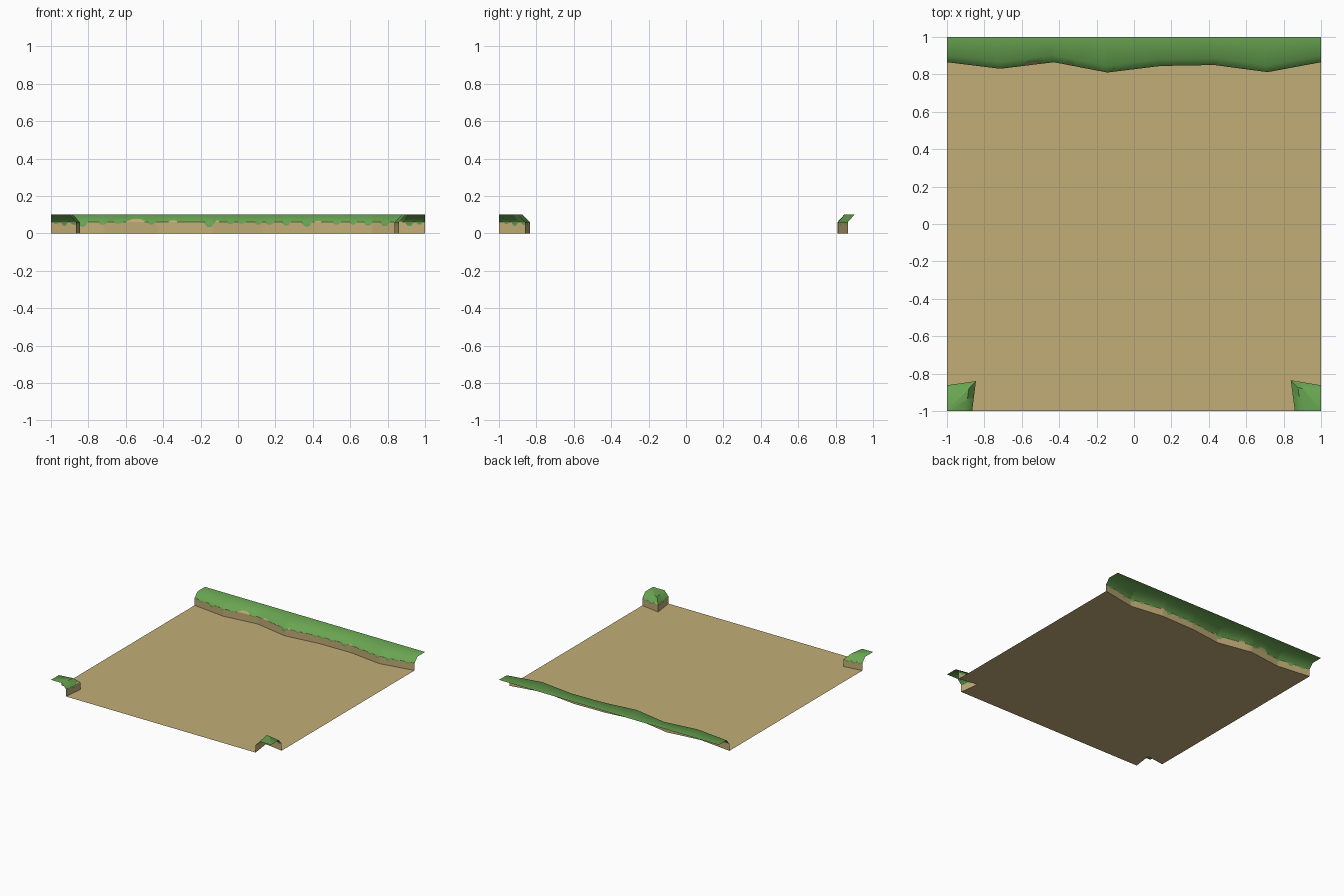
import bpy, bmesh, math
from mathutils import Vector

if "Cube" in bpy.data.objects:
    bpy.data.objects.remove(bpy.data.objects["Cube"])

CREASE, TOP, EPS = 0.06, 0.10, 0.0005


def material(name, col):
    m = bpy.data.materials.new(name)
    m.diffuse_color = (*col, 1)
    m.use_nodes = True
    m.node_tree.nodes["Principled BSDF"].inputs["Base Color"].default_value = m.diffuse_color
    return m


dirt = material("sandy dirt", (0.54, 0.42, 0.185))
grass = material("grass green", (0.14, 0.375, 0.083))


def interp(pts, s):
    """Piecewise linear lookup: pts = [(s, value), ...]"""
    for (s0, v0), (s1, v1) in zip(pts, pts[1:]):
        if s <= s1 + 1e-9:
            return v0 + (v1 - v0) * (s - s0) / (s1 - s0)
    return pts[-1][1]


def make_object(name, bm, mats):
    me = bpy.data.meshes.new(name)
    bm.to_mesh(me)
    bm.free()
    for m in mats:
        me.materials.append(m)
    ob = bpy.data.objects.new(name, me)
    bpy.context.collection.objects.link(ob)
    return ob


def bank(name, foot, lip, drips, rear):
    """Vertical dirt wall, sloped lip and flat grass top along a path.
    foot / lip: matching plan points; drips: (distance, half width, z);
    rear(lip point) gives the outer edge of the flat top."""
    dist = [0.0]
    for a, b in zip(foot, foot[1:]):
        dist.append(dist[-1] + (Vector(b) - Vector(a)).length)
    f_pts = [(s, Vector(p)) for s, p in zip(dist, foot)]
    l_pts = [(s, Vector(p)) for s, p in zip(dist, lip)]

    # ragged grass line
    edge = [(0.0, CREASE)]
    for s, w, z in drips:
        edge += [(max(s - w, edge[-1][0] + 0.001), CREASE),
                 (s - w * 0.35, z), (s + w * 0.35, z), (s + w, CREASE)]
    edge.append((dist[-1], CREASE))
    stations = sorted({round(s, 4) for s, _ in edge} | {round(s, 4) for s in dist})

    bm = bmesh.new()
    cols = []
    for s in stations:
        f, l, z = interp(f_pts, s), interp(l_pts, s), interp(edge, s)
        col = []
        for h in (0, min(z, CREASE - EPS), CREASE, max(z, CREASE + EPS), TOP):
            p = f.lerp(l, max(0, (h - CREASE) / (TOP - CREASE)))
            col.append(bm.verts.new((p.x, p.y, h)))
        r = rear(l)
        col.append(bm.verts.new((r[0], r[1], TOP)))
        cols.append(col)
    for a, b in zip(cols, cols[1:]):
        for i, mat in enumerate((0, 1, 0, 1, 1)):
            if (a[i + 1].co - b[i + 1].co).length < 1e-6:
                face = bm.faces.new((a[i], b[i], b[i + 1]))
            else:
                face = bm.faces.new((a[i], b[i], b[i + 1], a[i + 1]))
            face.material_index = mat
            face.smooth = True
    bmesh.ops.remove_doubles(bm, verts=bm.verts, dist=1e-5)
    ob = make_object(name, bm, (dirt, grass))
    ob.data.set_sharp_from_angle(angle=math.radians(50))
    return ob


# Plan outlines of the walls
back_y = (0.865, 0.83, 0.865, 0.81, 0.845, 0.85, 0.812, 0.865)
back = [(-1 + 2 * i / 7, y) for i, y in enumerate(back_y)]
left = [(-0.865, -1), (-0.845, -0.84), (-1, -0.862)]
right = [(1, -0.862), (0.838, -0.835), (0.86, -1)]

# Back bank, with grass drips down the wall and a few bare patches above it
drips = [(0.07, 0.04, 0.047), (0.17, 0.03, 0.036), (0.28, 0.025, 0.046),
         (0.36, 0.03, 0.052), (0.46, 0.06, 0.076), (0.54, 0.025, 0.047),
         (0.66, 0.03, 0.07), (0.855, 0.03, 0.034), (0.90, 0.015, 0.068),
         (0.97, 0.02, 0.049), (1.03, 0.025, 0.053), (1.12, 0.02, 0.046),
         (1.18, 0.025, 0.046), (1.27, 0.025, 0.042), (1.38, 0.03, 0.037),
         (1.44, 0.025, 0.066), (1.54, 0.025, 0.048), (1.63, 0.02, 0.046),
         (1.71, 0.025, 0.041), (1.80, 0.028, 0.039), (1.87, 0.025, 0.05),
         (1.96, 0.03, 0.045)]
bank("back_bank", back, [(x, y + 0.036) for x, y in back], drips,
     lambda p: (p.x, 1.0))

# Front corner banks
corner_drips = [(0.03, 0.02, 0.046), (0.085, 0.025, 0.038), (0.14, 0.018, 0.068),
                (0.19, 0.025, 0.045), (0.245, 0.02, 0.04), (0.29, 0.018, 0.05)]
bank("front_left_bank", left, [(-0.9, -1), (-0.883, -0.88), (-1, -0.898)],
     corner_drips, lambda p: (-1.0, -1.0))
bank("front_right_bank", right, [(1, -0.898), (0.876, -0.875), (0.896, -1)],
     corner_drips, lambda p: (1.0, -1.0))

# Flat ground, filling the space between the banks
bm = bmesh.new()
outline = left + back + right
bm.faces.new([bm.verts.new((x, y, 0)) for x, y in reversed(outline)])
bmesh.ops.triangulate(bm, faces=bm.faces)
make_object("ground", bm, (dirt,))
